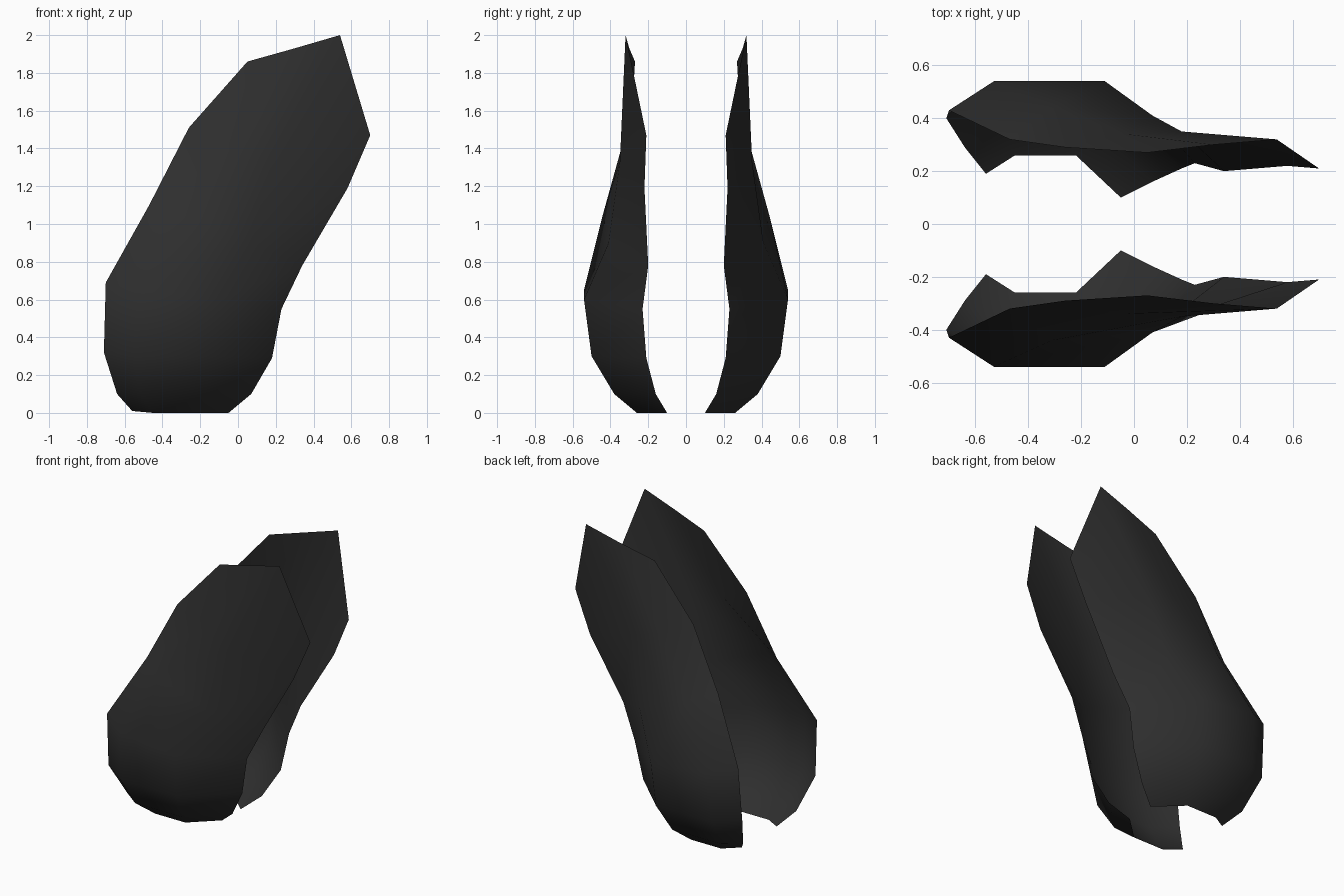
import bpy
import bmesh

# Remove the default object only
default_cube = bpy.data.objects.get("Cube")
if default_cube:
    bpy.data.objects.remove(default_cube, do_unlink=True)

# Single dark colour
charcoal = bpy.data.materials.new("charcoal")
charcoal.use_nodes = True
colour = (.028, .028, .028, 1)
charcoal.diffuse_color = colour
charcoal.node_tree.nodes["Principled BSDF"].inputs["Base Color"].default_value = colour

# Cross-sections from bottom to top, each running rear edge, two crown points, front edge
# Every point is (x, distance from the centre plane, height)
sections = [
    [(-.56, .19, .01), (-.45, .26, 0), (-.22, .26, 0), (-.05, .1, 0)],
    [(-.64, .29, .1), (-.52, .38, .1), (-.16, .38, .1), (.07, .16, .1)],
    [(-.71, .4, .32), (-.55, .5, .3), (-.12, .5, .3), (.18, .21, .29)],
    [(-.7, .43, .69), (-.53, .54, .65), (-.11, .54, .6), (.23, .23, .55)],
    [(-.47, .32, 1.1), (-.31, .44, 1.05), (.07, .41, .9), (.34, .2, .78)],
    [(-.26, .29, 1.51), (-.03, .34, 1.41), (.18, .35, 1.33), (.58, .22, 1.19)],
    [(.05, .27, 1.86), (.3, .3, 1.93), (.54, .32, 2), (.7, .21, 1.47)],
]


def build_shell(name, side):
    """Loft one open curved panel; side is -1 for the front, 1 for the back."""
    bm = bmesh.new()
    rows = [[bm.verts.new((x, side * depth, z)) for x, depth, z in section]
            for section in sections]
    for lower, upper in zip(rows, rows[1:]):
        for i in range(len(lower) - 1):
            corners = [lower[i], lower[i + 1], upper[i + 1], upper[i]]
            # Keep the normals pointing away from the centre plane
            if side > 0:
                corners.reverse()
            face = bm.faces.new(corners)
            face.smooth = True
    mesh = bpy.data.meshes.new(name)
    bm.to_mesh(mesh)
    bm.free()
    mesh.materials.append(charcoal)
    panel = bpy.data.objects.new(name, mesh)
    bpy.context.collection.objects.link(panel)
    return panel


# Facing pair of panels
build_shell("front_shell", -1)
build_shell("back_shell", 1)
